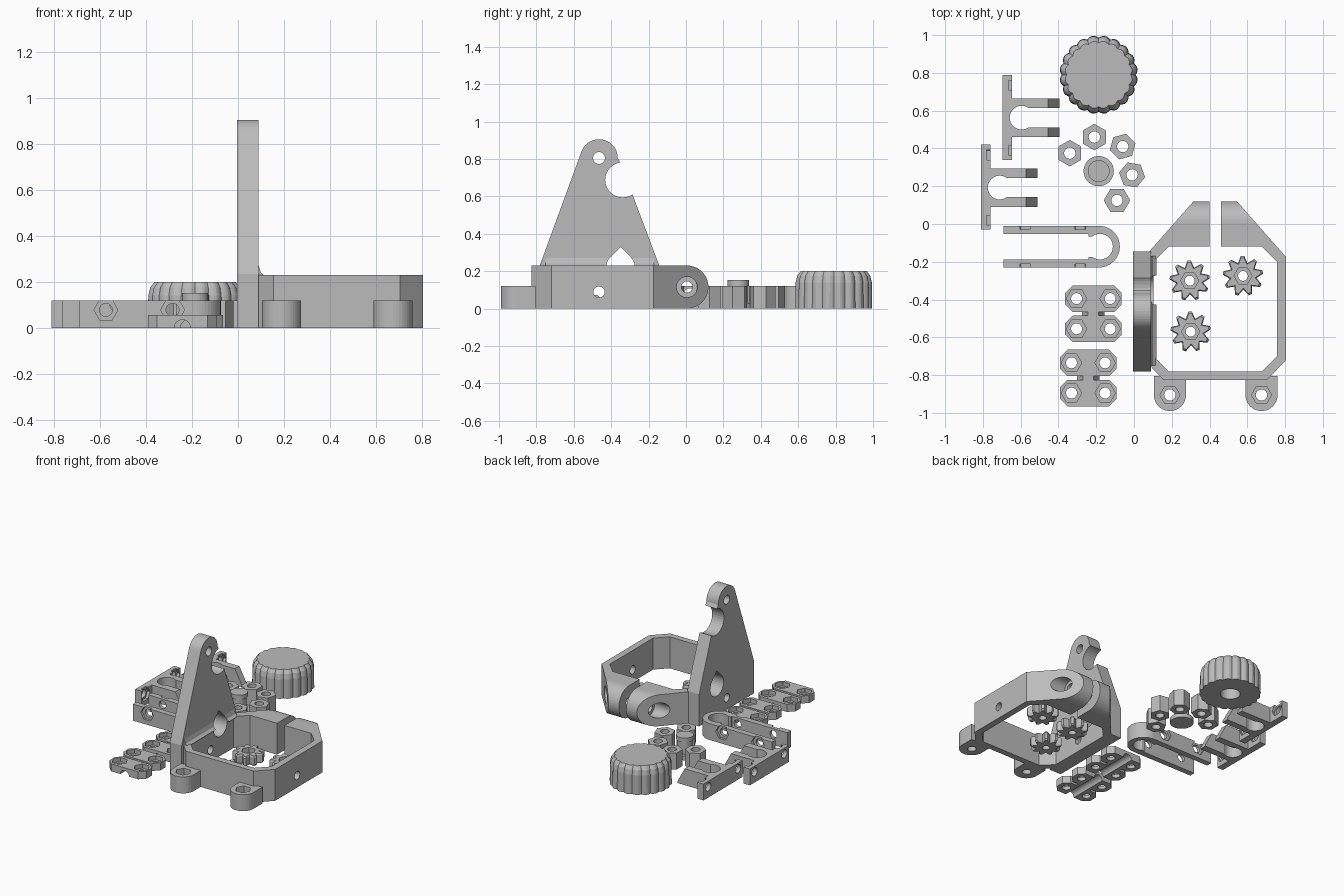
import bpy, bmesh
from math import sin, cos, pi, radians

if "Cube" in bpy.data.objects:
    bpy.data.objects.remove(bpy.data.objects["Cube"], do_unlink=True)

GREY = bpy.data.materials.new("plain grey")
GREY.use_nodes = True
GREY.diffuse_color = (0.5, 0.5, 0.5, 1)
GREY.node_tree.nodes["Principled BSDF"].inputs["Base Color"].default_value = (0.5, 0.5, 0.5, 1)

AXES = {"z": lambda u, v, w: (u, v, w),
        "x": lambda u, v, w: (w, u, v),
        "y": lambda u, v, w: (u, w, v)}


def loft(name, outline, levels, axis="z", at=(0, 0)):
    """Stack scaled copies of a flat outline along an axis: levels are (height, scale)."""
    bm = bmesh.new()
    rings = [[bm.verts.new(AXES[axis](at[0] + u * s, at[1] + v * s, w)) for u, v in outline]
             for w, s in levels]
    n = len(outline)
    bm.faces.new(rings[0])
    bm.faces.new(rings[-1])
    for lo, hi in zip(rings, rings[1:]):
        for i in range(n):
            bm.faces.new((lo[i], lo[(i + 1) % n], hi[(i + 1) % n], hi[i]))
    bmesh.ops.recalc_face_normals(bm, faces=bm.faces)
    mesh = bpy.data.meshes.new(name)
    bm.to_mesh(mesh)
    bm.free()
    mesh.materials.append(GREY)
    obj = bpy.data.objects.new(name, mesh)
    bpy.context.collection.objects.link(obj)
    return obj


def prism(name, outline, lo, hi, axis="z", at=(0, 0)):
    return loft(name, outline, [(lo, 1), (hi, 1)], axis, at)


def arc(r, start, end, n, c=(0, 0)):
    return [(c[0] + r * cos(radians(start + (end - start) * i / n)),
             c[1] + r * sin(radians(start + (end - start) * i / n))) for i in range(n + 1)]


def disc(r, n=32, turn=0):
    return arc(r, turn, turn + 360, n)[:-1]


def rect(u0, u1, v0, v1):
    return [(u0, v0), (u1, v0), (u1, v1), (u0, v1)]


def chamfered(u0, u1, v0, v1, c):
    return [(u0 + c, v0), (u1 - c, v0), (u1, v0 + c), (u1, v1 - c),
            (u1 - c, v1), (u0 + c, v1), (u0, v1 - c), (u0, v0 + c)]


def combine(obj, tools, op="DIFFERENCE"):
    """Apply booleans and discard the tool solids."""
    for tool in tools:
        tool.hide_render = True
        mod = obj.modifiers.new("boolean", "BOOLEAN")
        mod.object, mod.operation, mod.solver = tool, op, "EXACT"
    graph = bpy.context.evaluated_depsgraph_get()
    mesh = bpy.data.meshes.new_from_object(obj.evaluated_get(graph))
    obj.modifiers.clear()
    obj.data = mesh
    for tool in tools:
        bpy.data.objects.remove(tool, do_unlink=True)
    return obj


def hole(r, lo, hi, axis, at, n=32, turn=0):
    return prism("cutter", disc(r, n, turn), lo, hi, axis, at)


# Main frame: octagonal ring with a split, round-backed clamp
MID = 0.43
BOLT = (0.005, 0.115)
frame = prism("frame", [(0.055, -0.72), (0.155, -0.825), (0.705, -0.825), (0.805, -0.72),
                        (0.805, -0.175), (0.545, 0.12), (0.315, 0.12), (0.055, -0.175)], 0, 0.23)
side = [(-1, 0)] + arc(0.115, -90, 90, 20, BOLT) + [(-1, 0.23)]
combine(frame, [prism("side", side, -0.1, 1, "x")], "INTERSECT")
teardrop = arc(0.077, -225, 45, 28) + [(0, 0.109)]


def wall_holes():
    return [prism("cutter", teardrop, -0.1, 0.25, "x", (-0.35, 0.22)),
            hole(0.03, -0.1, 1, "x", (-0.465, 0.088))]


combine(frame, [prism("inner", chamfered(0.103, 0.757, -0.78, -0.12, 0.08), -0.1, 0.5),
                prism("split", rect(0.4, 0.46, -0.2, 0.2), -0.1, 0.5),
                hole(0.03, -0.1, 1, "x", BOLT),
                hole(0.055, -0.1, 0.29, "x", BOLT),
                hole(0.055, 0.57, 1, "x", BOLT)] + wall_holes())

# Front feet with nut pockets
for label, x in (("right", 0.19), ("left", 0.675)):
    foot = prism(label + "_foot", arc(0.085, -180, 0, 20) + [(0.085, 0.1), (-0.085, 0.1)],
                 0, 0.12, at=(x, -0.905))
    combine(foot, [hole(0.03, -0.1, 0.3, "z", (x, -0.905)),
                   hole(0.053, 0.05, 0.3, "z", (x, -0.905), 6)])

# Tall side arm with a hooked notch
tower = [(-0.78, 0), (-0.145, 0), (-0.145, 0.235), (-0.29, 0.62), (-0.345, 0.77)]
tower += arc(0.1, 0, 160, 20, (-0.465, 0.805)) + [(-0.78, 0.235)]
arm = prism("side_arm", tower, -0.005, 0.09, "x")
combine(arm, [hole(0.094, -0.1, 0.2, "x", (-0.338, 0.688)),
              hole(0.032, -0.1, 0.2, "x", (-0.465, 0.805))] + wall_holes())
gusset = prism("arm_gusset", [(0.08, 0.22), (0.12, 0.225), (0.1, 0.24), (0.09, 0.27), (0.08, 0.27)],
               -0.75, -0.17, "y")
combine(gusset, wall_holes())

# Star gears
teeth = []
for i in range(9):
    for step, r in ((-0.5, 0.072), (-0.12, 0.107), (0.12, 0.107)):
        a = 2 * pi * (i + step) / 9 + 0.2
        teeth.append((r * cos(a), r * sin(a)))
for at in ((0.295, -0.3), (0.577, -0.275), (0.3, -0.57)):
    gear = loft("star_gear", teeth, [(0, 0.9), (0.012, 1), (0.06, 1), (0.072, 0.9)], at=at)
    combine(gear, [hole(0.026, -0.1, 0.2, "z", at), hole(0.048, 0.035, 0.2, "z", at, 6)])

# Fluted knob, hollow underneath
flutes = []
for i in range(120):
    t = 2 * pi * i / 120
    r = 0.196 + 0.012 * abs(sin(10 * t))
    flutes.append((r * cos(t), r * sin(t)))
KNOB = (-0.187, 0.79)
knob = loft("knob", flutes, [(0, 1), (0.14, 0.99), (0.175, 0.95), (0.2, 0.86)], at=KNOB)
combine(knob, [hole(0.068, -0.1, 0.14, "z", KNOB)])

# Flanged stud
stud = loft("flanged_stud", disc(0.08),
            [(0, 1), (0.03, 1), (0.03, 0.62), (0.12, 0.62), (0.12, 0.72), (0.152, 0.72)],
            at=(-0.187, 0.28))

# Hex spacers
for x, y, turn in ((-0.21, 0.46, 90), (-0.06, 0.41, 15), (-0.01, 0.26, -10),
                   (-0.09, 0.125, 0), (-0.34, 0.375, 90)):
    nut = prism("hex_spacer", disc(0.07, 6, turn), 0, 0.12, at=(x, y))
    combine(nut, [hole(0.03, -0.1, 0.2, "z", (x, y))])

# Forked T clips
for dx, dy in ((0, 0), (-0.116, -0.37)):
    tee = [(-0.695, 0.34), (-0.645, 0.34), (-0.645, 0.46), (-0.395, 0.46),
           (-0.395, 0.665), (-0.645, 0.665), (-0.645, 0.79), (-0.695, 0.79)]
    clip = prism("fork_clip", tee, 0, 0.12, at=(dx, dy))
    cuts = [hole(0.063, -0.1, 0.2, "z", (-0.595 + dx, 0.563 + dy)),
            prism("slot", rect(-0.595, -0.3, 0.512, 0.613), -0.1, 0.2, at=(dx, dy)),
            prism("tip", [(-0.46, 0.13), (-0.39, 0.13), (-0.39, 0)], dy, 1 + dy, "y", (dx, 0))]
    for y in (0.735, 0.39):
        cuts += [hole(0.03, -0.75 + dx, -0.6 + dx, "x", (y + dy, 0.078)),
                 hole(0.05, -0.665 + dx, -0.6 + dx, "x", (y + dy, 0.078), 6)]
    combine(clip, cuts)

# U-shaped bracket
MIDY = -0.12
bracket = prism("u_bracket", [(-0.69, -0.23)] + arc(0.11, -90, 90, 24, (-0.185, MIDY))
                + [(-0.69, -0.01)], 0, 0.12)
cuts = [prism("slot", [(-0.8, -0.188), (-0.24, -0.188), (-0.24, -0.052), (-0.8, -0.052)], -0.1, 0.2),
        prism("throat", rect(-0.26, -0.185, -0.175, -0.065), -0.1, 0.2),
        hole(0.068, -0.1, 0.2, "z", (-0.18, MIDY))]
for x in (-0.575, -0.285):
    cuts += [hole(0.028, -0.3, 0.1, "y", (x, 0.078)),
             hole(0.052, -0.3, -0.212, "y", (x, 0.078), 6),
             hole(0.052, -0.028, 0.1, "y", (x, 0.078), 6)]
combine(bracket, cuts)

# Twin nut plates joined by a short grooved neck
for cx, cy in ((-0.215, -0.475), (-0.242, -0.815)):
    plate = prism("nut_plate", chamfered(-0.15, 0.15, -0.07, 0.07, 0.04), 0, 0.055, at=(cx, cy + 0.08))
    other = prism("other", chamfered(-0.15, 0.15, -0.07, 0.07, 0.04), 0, 0.055, at=(cx, cy - 0.08))
    neck = prism("neck", [(-0.06, 0), (0.06, 0), (0.028, 0.05), (-0.028, 0.05)],
                 cy - 0.06, cy + 0.06, "y", (cx, 0))
    combine(plate, [other, neck], "UNION")
    cuts = [hole(0.035, cy - 0.3, cy + 0.3, "y", (cx, 0))]
    for sx in (-1, 1):
        for sy in (-1, 1):
            at = (cx + sx * 0.089, cy + sy * 0.08)
            cuts += [hole(0.029, -0.1, 0.2, "z", at), hole(0.054, 0.025, 0.2, "z", at, 6)]
    combine(plate, cuts)
